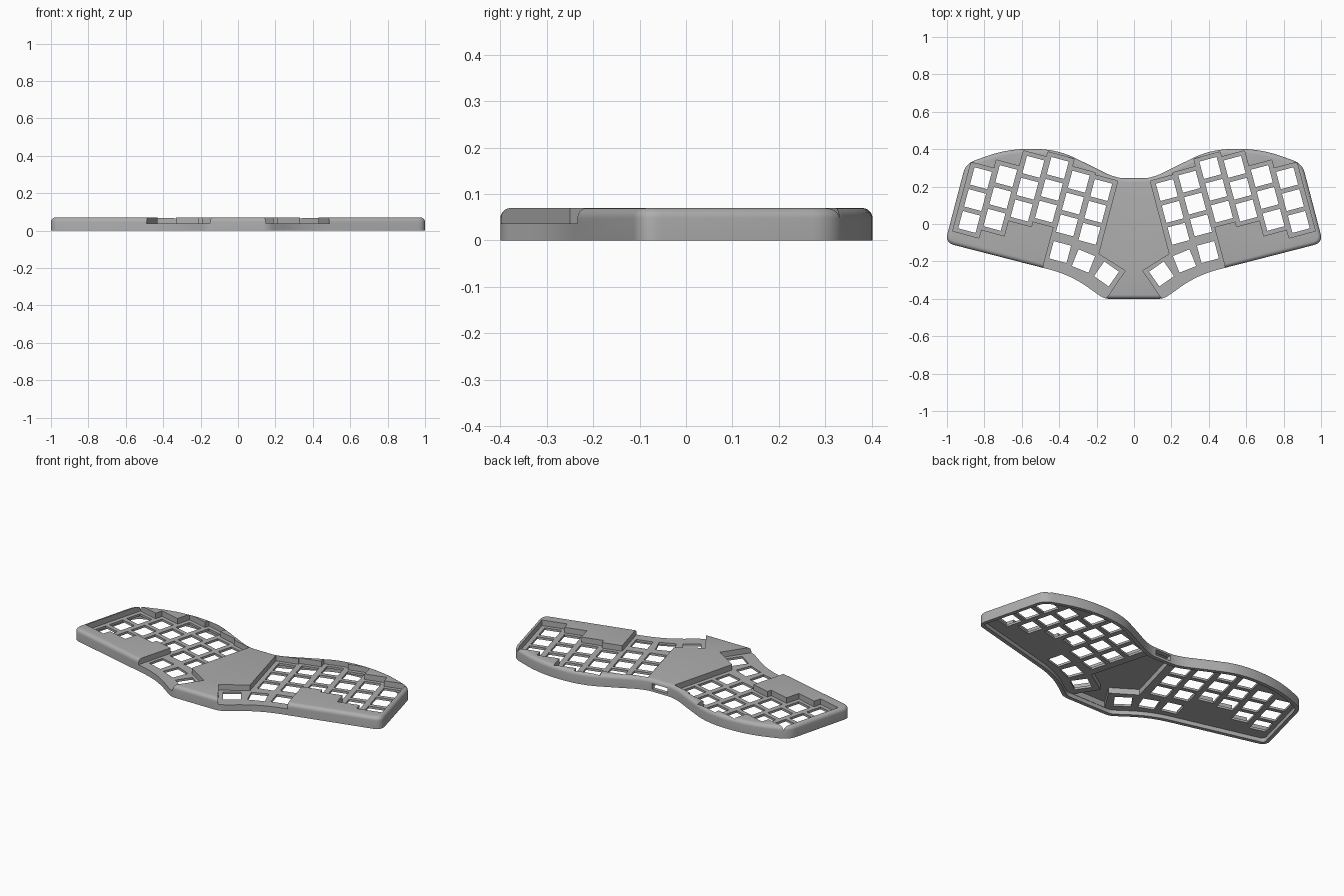
import bpy, bmesh, math
from mathutils import Vector, Matrix

if "Cube" in bpy.data.objects:
    bpy.data.objects.remove(bpy.data.objects["Cube"], do_unlink=True)

TILT = math.radians(15)
HEIGHT, PLATE_TOP, PLATE_BOTTOM = 0.07, 0.037, 0.024
PITCH_U, PITCH_V, HOLE, MARGIN = 0.1275, 0.121, 0.096, 0.009
OUTER_U = 0.854
# Middle-row position of each key column, from little finger to inner
STAGGER = [-0.0965, -0.0505, 0.035, 0.063, 0.021, 0.009]
COLUMNS = [(OUTER_U - i * PITCH_U, v) for i, v in enumerate(STAGGER)]
THUMB_KEYS = [(0.395, -0.15, 15), (0.27, -0.198, 22), (0.147, -0.267, 35)]

grey = bpy.data.materials.new("case_grey")
grey.use_nodes = True
grey.diffuse_color = (0.42, 0.42, 0.42, 1)
grey.node_tree.nodes["Principled BSDF"].inputs["Base Color"].default_value = (0.42, 0.42, 0.42, 1)


def tilted(u, v):
    """Point of the tilted key grid in model space."""
    c, s = math.cos(TILT), math.sin(TILT)
    return Vector((c * u - s * v, s * u + c * v))


def rounded(corners, steps=8):
    """Open path with each inner corner (x, y, cut length) rounded."""
    pts = [Vector(corners[0][:2])]
    for a, b, c in zip(corners, corners[1:], corners[2:]):
        p, q, r = Vector(a[:2]), Vector(b[:2]), Vector(c[:2])
        start = q + (p - q).normalized() * min(b[2], (p - q).length * 0.499)
        end = q + (r - q).normalized() * min(b[2], (r - q).length * 0.499)
        for k in range(steps + 1):
            t = k / steps
            pts.append(start * (1 - t) ** 2 + q * 2 * t * (1 - t) + end * t * t)
    return pts + [Vector(corners[-1][:2])]


def mirrored(pts):
    return [Vector((-p.x, p.y)) for p in reversed(pts)]


def inset(pts, d):
    """Move a clockwise loop inward by d."""
    out = []
    for i, p in enumerate(pts):
        a = (p - pts[i - 1]).normalized()
        b = (pts[(i + 1) % len(pts)] - p).normalized()
        n1, n2 = Vector((a.y, -a.x)), Vector((b.y, -b.x))
        out.append(p + (n1 + n2) * d / (1 + n1.dot(n2)))
    return out


def add_loft(bm, rings):
    """Closed solid through equal loops given as (points, z)."""
    loops = [[bm.verts.new((p.x, p.y, z)) for p in pts] for pts, z in rings]
    n = len(loops[0])
    for low, high in zip(loops, loops[1:]):
        for i in range(n):
            j = (i + 1) % n
            bm.faces.new((low[i], low[j], high[j], high[i]))
    bm.faces.new(loops[0][::-1])
    bm.faces.new(loops[-1])


def finish(bm, name):
    bmesh.ops.recalc_face_normals(bm, faces=bm.faces)
    mesh = bpy.data.meshes.new(name)
    bm.to_mesh(mesh)
    bm.free()
    mesh.materials.append(grey)
    obj = bpy.data.objects.new(name, mesh)
    bpy.context.collection.objects.link(obj)
    return obj


def cut(target, bm, name):
    """Subtract a solid from the target, then discard it."""
    cutter = finish(bm, name)
    cutter.hide_render = True
    mod = target.modifiers.new(name, "BOOLEAN")
    mod.operation, mod.solver, mod.object = "DIFFERENCE", "EXACT", cutter
    bpy.context.view_layer.objects.active = target
    bpy.ops.object.modifier_apply(modifier=mod.name)
    bpy.data.objects.remove(cutter, do_unlink=True)


# Case body: wing-shaped outline with a rounded top edge
half = rounded([(0, 0.245), (0.10, 0.245, 1), (0.24, 0.317, 1), (0.42, 0.402, 1),
                (0.68, 0.402, 1), (0.9, 0.322, 0.05), (1.01, -0.1, 0.05),
                (0.34, -0.272, 0.12), (0.16, -0.4, 0.03), (0, -0.4)])
outline = half + mirrored(half)[1:-1]
R = 0.022
rings = [(outline, 0)]
for k in range(6):
    a = k / 5 * math.pi / 2
    rings.append((inset(outline, R * (1 - math.cos(a))), HEIGHT - R + R * math.sin(a)))
body = bmesh.new()
add_loft(body, rings)
case = finish(body, "keyboard_case")

# Underside cavity below the key plates
bm = bmesh.new()
add_loft(bm, [(inset(outline, 0.022), -0.02), (inset(outline, 0.022), PLATE_BOTTOM)])
cut(case, bm, "underside_cavity")

# Taller pocket under the raised centre
pocket = [Vector(p) for p in [(0.068, 0.215), (0.168, -0.155), (0.028, -0.245), (0.11, -0.376)]]
bm = bmesh.new()
add_loft(bm, [(pocket + mirrored(pocket), 0.01), (pocket + mirrored(pocket), 0.058)])
cut(case, bm, "centre_pocket")

# Stepped recess around the keys, open to the front at the thumb cluster
reach = 1.5 * PITCH_V + MARGIN
side = PITCH_U / 2 + MARGIN


def steps(columns, sign):
    """Stepped edge along the columns, on the upper (+1) or lower (-1) side."""
    pts = []
    for (u1, v1), (u2, v2) in zip(columns, columns[1:]):
        toward = math.copysign(MARGIN, u2 - u1) if sign * (v1 - v2) > 0 else math.copysign(MARGIN, u1 - u2)
        b = (u1 + u2) / 2 + toward
        pts += [tilted(b, v1 + sign * reach), tilted(b, v2 + sign * reach)]
    return pts


first, last, middle = COLUMNS[0], COLUMNS[-1], COLUMNS[3]
wrist_u = middle[0] - PITCH_U / 2 + 0.003
recess = [tilted(first[0] + side, first[1] + reach)] + steps(COLUMNS, 1)
recess += [tilted(last[0] - side, last[1] + reach)]
recess += [Vector(p) for p in [(0.19, -0.16), (0.047, -0.25), (0.177, -0.44)]]
recess += [tilted(wrist_u, -0.5), tilted(wrist_u, middle[1] - reach)]
recess += steps(COLUMNS[3::-1], -1)
recess += [tilted(first[0] + side, first[1] - reach)]
for pts, name in ((recess, "left_recess"), (mirrored(recess), "right_recess")):
    bm = bmesh.new()
    add_loft(bm, [(pts, PLATE_TOP), (pts, 0.12)])
    cut(case, bm, name)

# Square switch holes through both plates
keys = [(*tilted(u, v + row * PITCH_V), TILT) for u, v in COLUMNS for row in (-1, 0, 1)]
keys += [(x, y, math.radians(a)) for x, y, a in THUMB_KEYS]
bm = bmesh.new()
for x, y, a in keys:
    for s in (1, -1):
        place = Matrix.Translation((s * x, y, 0.03)) @ Matrix.Rotation(s * a, 4, "Z")
        bmesh.ops.create_cube(bm, size=1, matrix=place @ Matrix.Diagonal((HOLE, HOLE, 0.05, 1)))
cut(case, bm, "switch_holes")

# Cable slot in the back wall
bm = bmesh.new()
bmesh.ops.create_cube(bm, size=1, matrix=Matrix.Translation((0, 0.24, 0.031))
                      @ Matrix.Diagonal((0.1, 0.09, 0.032, 1)))
cut(case, bm, "cable_slot")

bpy.ops.object.select_all(action="DESELECT")
case.select_set(True)
bpy.context.view_layer.objects.active = case
bpy.ops.object.shade_smooth_by_angle(angle=math.radians(30))
